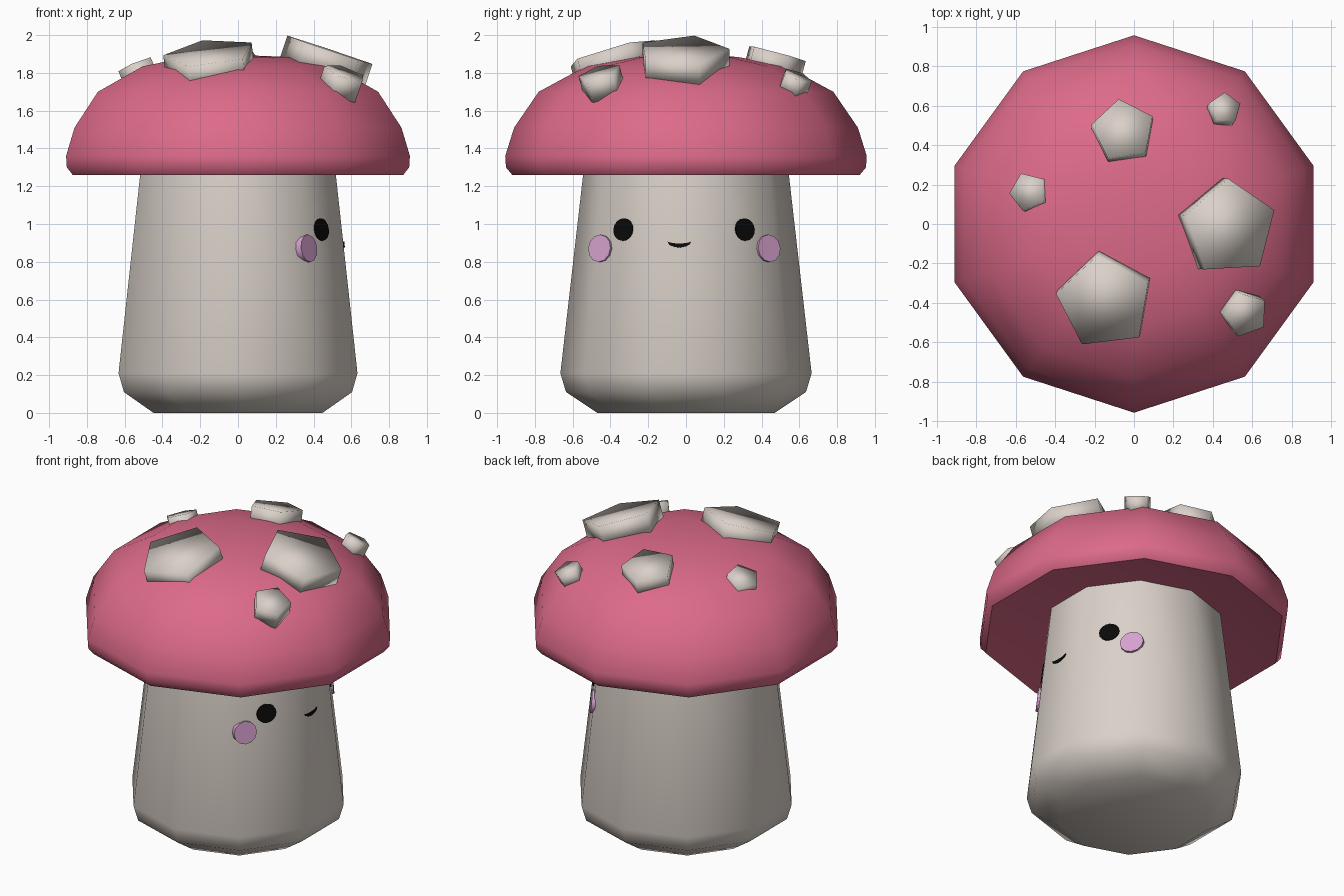
import bpy, bmesh, math
from mathutils import Vector, Matrix

if "Cube" in bpy.data.objects:
    bpy.data.objects.remove(bpy.data.objects["Cube"])


def material(name, rgb):
    m = bpy.data.materials.new(name)
    m.diffuse_color = (*rgb, 1)
    m.use_nodes = True
    m.node_tree.nodes["Principled BSDF"].inputs["Base Color"].default_value = m.diffuse_color
    return m


PINK = material("cap pink", (0.72, 0.145, 0.25))
CREAM = material("cream", (0.70, 0.635, 0.58))
BLACK = material("black", (0.003, 0.003, 0.003))
BLUSH = material("blush lilac", (0.68, 0.36, 0.62))


def finish(bm, name, mat, angle=None):
    bmesh.ops.recalc_face_normals(bm, faces=bm.faces)
    me = bpy.data.meshes.new(name)
    bm.to_mesh(me)
    bm.free()
    ob = bpy.data.objects.new(name, me)
    bpy.context.collection.objects.link(ob)
    me.materials.append(mat)
    if angle:
        bpy.ops.object.select_all(action='DESELECT')
        ob.select_set(True)
        bpy.context.view_layer.objects.active = ob
        bpy.ops.object.shade_smooth_by_angle(angle=math.radians(angle))
    return ob


def lathe(name, profile, mat, sides=10):
    """Ten-sided turned body with a corner pointing along y; closed by flat or pointed ends."""
    bm = bmesh.new()
    rings = []
    for r, z in profile:
        if r == 0:
            rings.append([bm.verts.new((0, 0, z))] * sides)
        else:
            rings.append([bm.verts.new((r * math.sin(math.tau * i / sides),
                                        r * math.cos(math.tau * i / sides), z)) for i in range(sides)])
    for a, b in zip(rings, rings[1:]):
        for i in range(sides):
            j = (i + 1) % sides
            bm.faces.new(list(dict.fromkeys([a[i], a[j], b[j], b[i]])))
    return finish(bm, name, mat, 62)


def prism(name, outline, depth, frame, mat, angle):
    """Outline in local xy, front face at local z = 0, extruded back by depth."""
    bm = bmesh.new()
    top = [bm.verts.new(frame @ Vector((x, y, 0))) for x, y in outline]
    low = [bm.verts.new(frame @ Vector((x, y, -depth))) for x, y in outline]
    bm.faces.new(top)
    bm.faces.new(low[::-1])
    n = len(top)
    for i in range(n):
        bm.faces.new((top[i], low[i], low[(i + 1) % n], top[(i + 1) % n]))
    return finish(bm, name, mat, angle)


def ngon(n, rx, ry, start=0.0):
    return [(rx * math.cos(start + math.tau * i / n), ry * math.sin(start + math.tau * i / n))
            for i in range(n)]


# stem and cap
lathe("stem", [(0, 0), (0.47, 0), (0.635, 0.11), (0.665, 0.21), (0.535, 1.345)], CREAM)
lathe("cap", [(0, 1.33), (0.53, 1.33), (0.92, 1.26), (0.953, 1.30), (0.957, 1.36), (0.91, 1.51),
              (0.78, 1.70), (0.53, 1.835), (0.27, 1.885), (0, 1.895)], PINK)

# five-sided spots: top centre x, y, z, radius, outward tilt, turn
spots = [(0.49, -0.02, 1.92, 0.25, 18.5, 93), (-0.15, -0.40, 1.907, 0.25, 17.3, 98),
         (-0.055, 0.476, 1.905, 0.165, 15, 98), (0.465, 0.59, 1.785, 0.083, 27, 90),
         (-0.54, 0.165, 1.845, 0.10, 23, 112), (0.57, -0.46, 1.80, 0.118, 24, 108)]
for k, (x, y, z, r, tilt, turn) in enumerate(spots):
    out = Vector((x, y, 0)).normalized() * math.tan(math.radians(tilt))
    normal = Vector((out.x, out.y, 1))
    rot = Vector((0, 0, 1)).rotation_difference(normal).to_matrix().to_4x4()
    prism(f"cap_spot_{k + 1}", ngon(5, r, r, math.radians(turn)), 0.12 if r > 0.09 else 0.1,
          Matrix.Translation((x, y, z)) @ rot, CREAM, 120)


def on_stem(phi, u, z, lift):
    """Frame on the stem side facing angle phi, shifted sideways by u and lifted off the surface."""
    phi = math.radians(phi)
    apothem = (0.665 - 0.1145 * (z - 0.21)) * math.cos(math.pi / 10)
    n = Vector((math.cos(phi), math.sin(phi), 0.109)).normalized()
    t = Vector((-math.sin(phi), math.cos(phi), 0))
    up = n.cross(t)
    p = Vector((math.cos(phi), math.sin(phi), 0)) * apothem + t * u + n * lift
    p.z += z
    rot = Matrix((t, up, n)).transposed().to_4x4()
    return Matrix.Translation(p) @ rot


# face on the +x side: eyes, cheeks
for side, phi, eye_u, cheek_u in (("left", 36, -0.016, 0.128), ("right", -36, -0.009, -0.15)):
    prism(f"{side}_eye", ngon(16, 0.063, 0.06), 0.009, on_stem(phi, eye_u, 0.97, 0.006), BLACK, 40)
    prism(f"{side}_cheek", ngon(12, 0.073, 0.073), 0.035, on_stem(phi, cheek_u, 0.87, 0.014), BLUSH, 40)

# smiling mouth as a curved thin plate
arc = [i / 5 for i in range(-5, 6)]
mouth = [(0.055 * s, -0.011 + 0.016 * s * s) for s in arc] + \
        [(0.063 * s, 0.010 + 0.010 * abs(s) ** 3) for s in reversed(arc)]
prism("mouth", mouth, 0.009, on_stem(0, -0.035, 0.887, 0.006), BLACK, 40)
